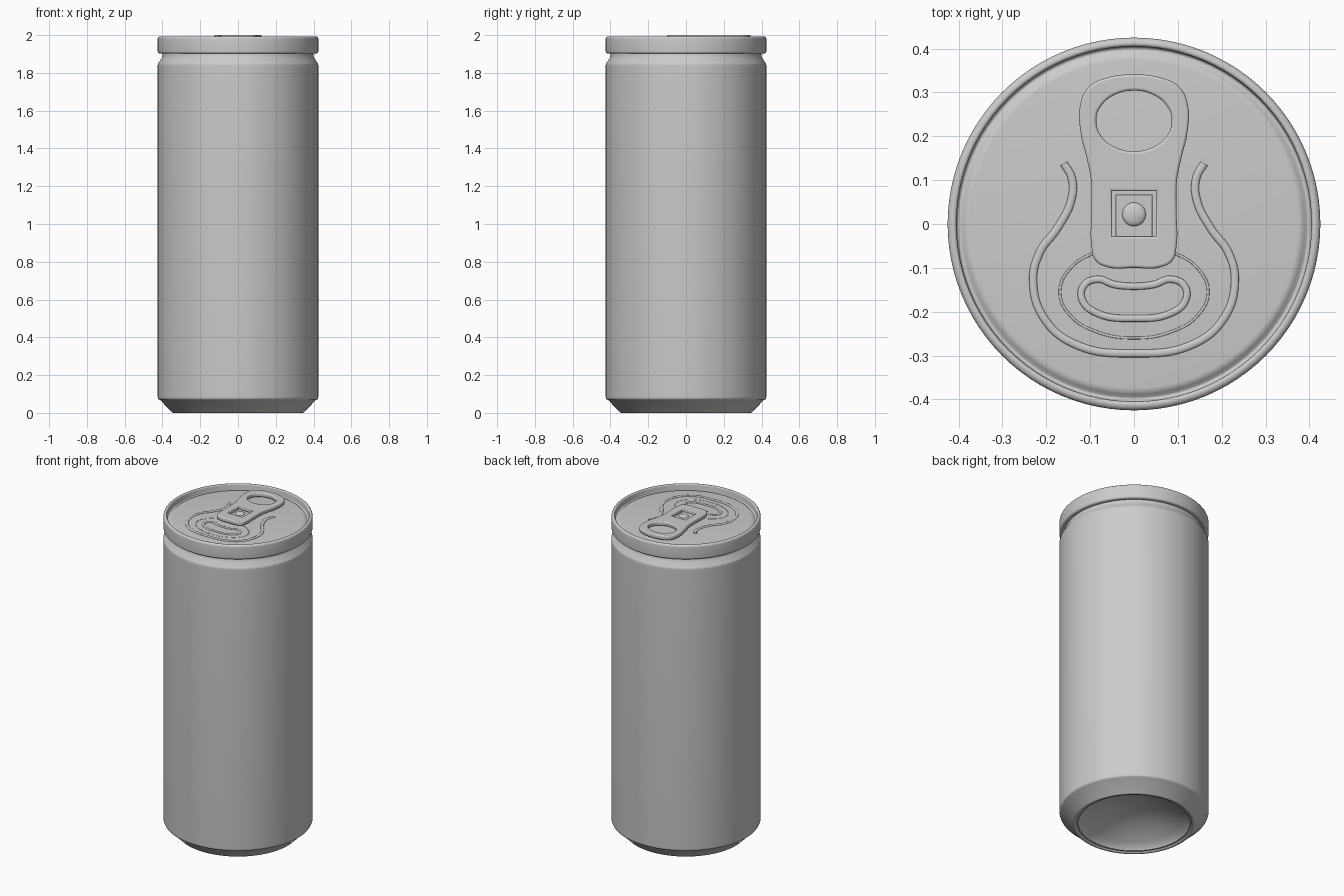
import bpy
import bmesh
from math import sin, cos, pi, radians

cube = bpy.data.objects.get("Cube")
if cube:
    bpy.data.objects.remove(cube, do_unlink=True)

metal = bpy.data.materials.new("plain grey metal")
metal.use_nodes = True
GREY = (0.6, 0.6, 0.6, 1)
metal.diffuse_color = GREY
metal.node_tree.nodes["Principled BSDF"].inputs["Base Color"].default_value = GREY

FLOOR = 1.965   # height of the recessed lid panel


def finish(obj, angle=35):
    """Select the object alone, turn it into a mesh and smooth it."""
    bpy.ops.object.select_all(action='DESELECT')
    obj.select_set(True)
    bpy.context.view_layer.objects.active = obj
    if obj.type == 'CURVE':
        bpy.ops.object.convert(target='MESH')
        obj = bpy.context.object
    obj.data.materials.clear()
    obj.data.materials.append(metal)
    bpy.ops.object.shade_smooth_by_angle(angle=radians(angle))
    return obj


def lathe(name, profile, steps=96):
    """Spin an (r, z) profile that starts and ends on the axis."""
    bm = bmesh.new()
    verts = [bm.verts.new((r, 0, z)) for r, z in profile]
    edges = [bm.edges.new(pair) for pair in zip(verts, verts[1:])]
    bmesh.ops.spin(bm, geom=verts + edges, cent=(0, 0, 0), axis=(0, 0, 1),
                   angle=2 * pi, steps=steps)
    bmesh.ops.remove_doubles(bm, verts=bm.verts, dist=0.0001)
    bmesh.ops.recalc_face_normals(bm, faces=bm.faces)
    mesh = bpy.data.meshes.new(name)
    bm.to_mesh(mesh)
    bm.free()
    obj = bpy.data.objects.new(name, mesh)
    bpy.context.collection.objects.link(obj)
    return finish(obj)


def arc(cx, cz, radius, start, end, n=6):
    angles = [radians(start + (end - start) * i / n) for i in range(n + 1)]
    return [(cx + radius * cos(a), cz + radius * sin(a)) for a in angles]


def add_spline(curve, points, closed=True, smooth=True):
    spline = curve.splines.new('BEZIER')
    spline.bezier_points.add(len(points) - 1)
    for bp, (x, y) in zip(spline.bezier_points, points):
        bp.co = (x, y, 0)
        bp.handle_left_type = bp.handle_right_type = 'AUTO' if smooth else 'VECTOR'
    spline.use_cyclic_u = closed


def mirrored(half):
    """Complete a half outline; points on the centre line are not repeated."""
    return half + [(-x, y) for x, y in reversed(half) if abs(x) > 0.001]


def ellipse(cx, cy, rx, ry, n=12):
    return [(cx + rx * cos(2 * pi * i / n), cy + ry * sin(2 * pi * i / n))
            for i in range(n)]


def new_curve(name, z):
    curve = bpy.data.curves.new(name, 'CURVE')
    obj = bpy.data.objects.new(name, curve)
    obj.location.z = z
    bpy.context.collection.objects.link(obj)
    return obj, curve


def ridge(name, points, radius, closed=True):
    """Embossed bead, half sunk into the lid panel."""
    obj, curve = new_curve(name, FLOOR)
    curve.dimensions = '3D'
    curve.bevel_depth = radius
    curve.bevel_resolution = 3
    curve.use_fill_caps = True
    add_spline(curve, points, closed)
    obj.scale.z = 0.6
    return finish(obj, 60)


def plate(name, z, thick, bevel, outlines):
    """Flat plate from outlines; inner outlines become holes."""
    obj, curve = new_curve(name, z)
    curve.dimensions = '2D'
    curve.fill_mode = 'BOTH'
    curve.extrude = thick / 2 - bevel
    curve.bevel_depth = bevel
    curve.bevel_resolution = 2
    curve.offset = -bevel
    for points, smooth in outlines:
        add_spline(curve, points, True, smooth)
    return finish(obj)


# Can body: hollow domed base, chamfered foot, straight wall, necked top
dome = [(0.31 * i / 10, 0.02 + 0.1 * (1 - (i / 10) ** 2)) for i in range(11)]
lathe("can_body", dome + [(0.318, 0.008)] + arc(0.34, 0.015, 0.015, 210, 310)
      + [(0.412, 0.068)] + arc(0.403, 0.085, 0.022, -38, 0, 4)
      + [(0.425, 1.825)] + arc(0.403, 1.84, 0.022, 0, 35, 4)
      + [(0.404, 1.878), (0.399, 1.89), (0.398, 1.93), (0, 1.93)])

# Lid: rolled rim, inner wall, groove and flat panel
lathe("lid", [(0, 1.925), (0.39, 1.925), (0.396, 1.905)]
      + arc(0.413, 1.914, 0.012, -90, 0) + arc(0.412, 1.98, 0.013, 0, 90)
      + arc(0.412, 1.986, 0.007, 90, 180, 4)
      + [(0.404, 1.958)] + arc(0.398, 1.958, 0.006, 0, -120, 5)
      + [(0.388, 1.96), (0.381, 1.964), (0.374, FLOOR), (0, FLOOR)])

# Embossed beads on the lid panel
outer_half = [(0.16, 0.138), (0.142, 0.105), (0.143, 0.055), (0.175, -0.01),
              (0.215, -0.065), (0.23, -0.13), (0.205, -0.215),
              (0.135, -0.274), (0, -0.295)]
ridge("outer_bead", mirrored(outer_half), 0.009, closed=False)
ridge("score_line", ellipse(0, -0.155, 0.169, 0.105), 0.003)
ridge("opening_bead", mirrored([(0, -0.142), (0.045, -0.138), (0.085, -0.126),
                                (0.116, -0.143), (0.117, -0.175),
                                (0.085, -0.203), (0, -0.215)]), 0.008)

# Pull tab with finger hole and rivet window
tab_half = [(0, 0.341), (0.06, 0.334), (0.104, 0.312), (0.123, 0.27),
            (0.122, 0.21), (0.108, 0.15), (0.098, 0.1), (0.097, 0.03),
            (0.097, -0.05), (0.088, -0.083), (0.058, -0.099), (0, -0.1)]
window = [(-0.05, -0.028), (0.05, -0.028), (0.05, 0.075), (-0.05, 0.075)]
plate("pull_tab", 1.987, 0.026, 0.006,
      [(mirrored(tab_half), True),
       (ellipse(0, 0.235, 0.086, 0.069), True),
       (window, False)])

# Rivet flap and rivet
plate("rivet_flap", 1.981, 0.014, 0.002,
      [([(-0.042, -0.04), (0.042, -0.04), (0.042, 0.067), (-0.042, 0.067)], False)])
rivet = lathe("rivet", [(0, FLOOR), (0.027, FLOOR), (0.027, 1.988)]
              + [(0.027 * cos(radians(a)), 1.988 + 0.01 * sin(radians(a)))
                 for a in range(15, 91, 15)], 32)
rivet.location.y = 0.022
